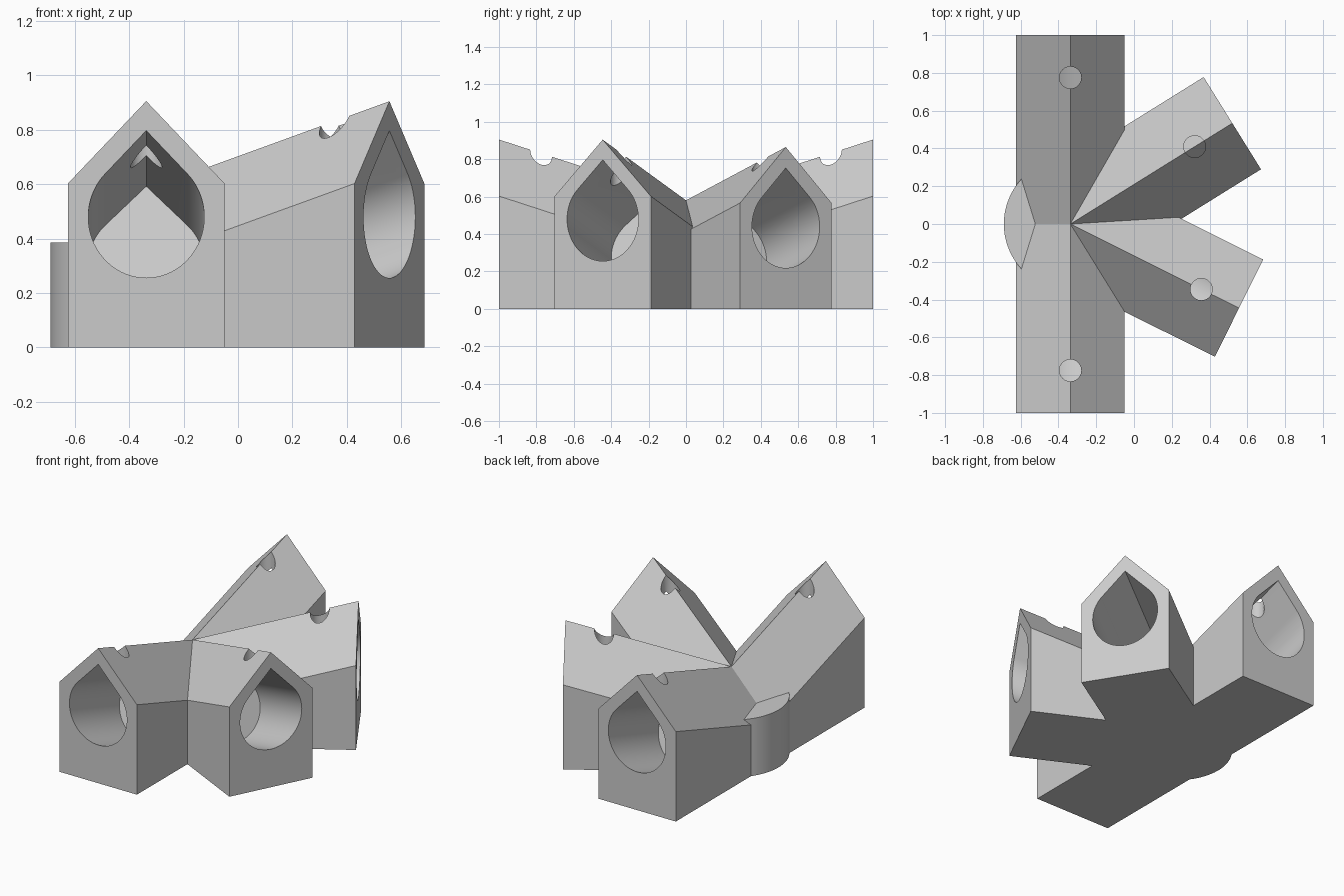
import bpy, bmesh, math
from mathutils import Matrix, Vector

if "Cube" in bpy.data.objects:
    bpy.data.objects.remove(bpy.data.objects["Cube"])

HUB = Vector((-0.337, 0, 0))
HALF_W, RIDGE_Z = 0.2875, 0.58      # arm half width, ridge height at the hub
BORE_R, BORE_Z, BORE_START = 0.213, 0.155, 0.487
HOLE_R, HOLE_AT = 0.058, 0.775

# heading in degrees, length, rise per unit length
ARMS = [(-90, 1.0, 0.325), (90, 1.0, 0.325), (-26.5, 0.998, 0.325), (31.9, 1.01, 0.282)]

grey = bpy.data.materials.new("plain grey")
grey.diffuse_color = (0.6, 0.6, 0.6, 1)
grey.use_nodes = True
grey.node_tree.nodes["Principled BSDF"].inputs["Base Color"].default_value = grey.diffuse_color


def loft(name, ring_a, ring_b, heading=0):
    """Closed solid between two matching rings, turned to a heading at the hub."""
    bm = bmesh.new()
    a = [bm.verts.new(p) for p in ring_a]
    b = [bm.verts.new(p) for p in ring_b]
    n = len(a)
    bm.faces.new(a)
    bm.faces.new(b)
    for i in range(n):
        j = (i + 1) % n
        bm.faces.new((a[i], a[j], b[j], b[i]))
    bmesh.ops.transform(bm, verts=bm.verts, matrix=Matrix.Translation(HUB)
                        @ Matrix.Rotation(math.radians(heading), 4, 'Z'))
    bmesh.ops.recalc_face_normals(bm, faces=bm.faces)
    me = bpy.data.meshes.new(name)
    bm.to_mesh(me)
    bm.free()
    me.materials.append(grey)
    ob = bpy.data.objects.new(name, me)
    bpy.context.collection.objects.link(ob)
    return ob


def circle(r, n, x, z):
    return [(x + r * math.cos(2 * math.pi * i / n), r * math.sin(2 * math.pi * i / n), z)
            for i in range(n)]


def combine(base, tool, operation):
    mod = base.modifiers.new(operation.lower(), 'BOOLEAN')
    mod.operation, mod.object, mod.solver = operation, tool, 'EXACT'
    bpy.context.view_layer.objects.active = base
    bpy.ops.object.modifier_apply(modifier=mod.name)
    bpy.data.objects.remove(tool)


def arm(heading, length, slope):
    """Gabled block whose roof climbs away from the hub."""
    drop = HALF_W * math.hypot(1, slope)

    def section(x):
        top = RIDGE_Z + slope * x
        return [(x, -HALF_W, 0), (x, HALF_W, 0), (x, HALF_W, top - drop),
                (x, 0, top), (x, -HALF_W, top - drop)]
    return loft("arm", section(0), section(length), heading)


def bore(heading, slope):
    """Teardrop socket along the sloping arm axis."""
    axis = Vector((1, 0, slope)).normalized()
    up = Vector((-axis.z, 0, axis.x))
    outline = [(0, BORE_R * math.sqrt(2))]
    for i in range(73):
        t = math.radians(135 + 270 * i / 72)
        outline.append((BORE_R * math.cos(t), BORE_R * math.sin(t)))

    def section(d):
        c = Vector((0, 0, BORE_Z)) + axis * d
        return [c + Vector((0, u, 0)) + up * v for u, v in outline]
    return loft("bore", section(BORE_START), section(1.4), heading)


# round hub core
body = loft("branching_connector", circle(0.352, 128, 0, 0), circle(0.352, 128, 0, 0.385))

# four arms
for heading, length, slope in ARMS:
    combine(body, arm(heading, length, slope), 'UNION')

# sockets, each with a small hole down through its ridge
for heading, length, slope in ARMS:
    combine(body, bore(heading, slope), 'DIFFERENCE')
    hole = loft("pin_hole", circle(HOLE_R, 40, HOLE_AT, 0.42),
                circle(HOLE_R, 40, HOLE_AT, 1.2), heading)
    combine(body, hole, 'DIFFERENCE')

# smooth round surfaces, crisp edges
bpy.context.view_layer.objects.active = body
body.select_set(True)
bpy.ops.object.shade_smooth_by_angle(angle=math.radians(25))
